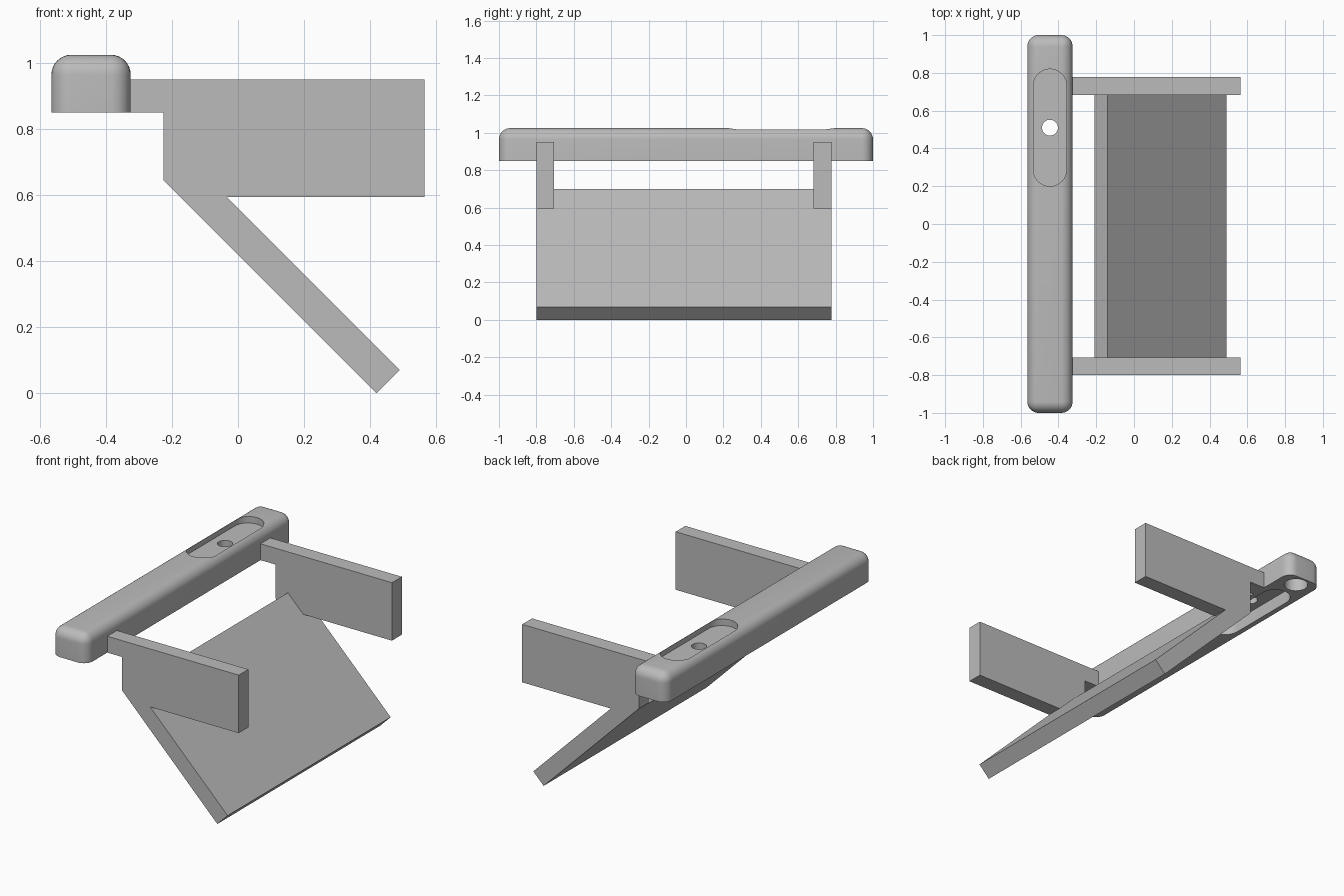
import bpy, bmesh, math
from mathutils import Vector

cube = bpy.data.objects.get("Cube")
if cube:
    bpy.data.objects.remove(cube, do_unlink=True)

grey = bpy.data.materials.new("plain grey")
grey.use_nodes = True
GREY = (0.5, 0.5, 0.5, 1)
grey.diffuse_color = GREY
grey.node_tree.nodes["Principled BSDF"].inputs["Base Color"].default_value = GREY


def finish(name, bm):
    bmesh.ops.recalc_face_normals(bm, faces=bm.faces)
    mesh = bpy.data.meshes.new(name)
    bm.to_mesh(mesh)
    bm.free()
    mesh.materials.append(grey)
    obj = bpy.data.objects.new(name, mesh)
    bpy.context.collection.objects.link(obj)
    return obj


def prism(name, points, start, depth):
    """Extrude a closed outline by a depth vector."""
    bm = bmesh.new()
    face = bm.faces.new([bm.verts.new(Vector(p) + Vector(start)) for p in points])
    side = bmesh.ops.extrude_face_region(bm, geom=[face])["geom"]
    bmesh.ops.translate(bm, vec=depth,
                        verts=[v for v in side if isinstance(v, bmesh.types.BMVert)])
    return finish(name, bm)


def slot(name, y, z0, z1, radius, half=0.0):
    """Vertical rounded-end cutter; half is half the straight length."""
    n = 24
    pts = []
    for end in (1, -1):
        for i in range(n + 1 if half else n):
            a = math.pi * i / n + (0 if end > 0 else math.pi)
            pts.append((radius * math.cos(a), radius * math.sin(a) + end * half, 0))
    obj = prism(name, pts, (BAR_X, y, z0), (0, 0, z1 - z0))
    obj.hide_render = True
    return obj


# Rounded bar: top and upright edges rounded, underside sharp
BAR_X, BOTTOM, TOP = -0.445, 0.85, 1.025
bm = bmesh.new()
bmesh.ops.create_cube(bm, size=1)
bmesh.ops.scale(bm, vec=(0.24, 2, TOP - BOTTOM), verts=bm.verts)
bmesh.ops.translate(bm, vec=(BAR_X, 0, (TOP + BOTTOM) / 2), verts=bm.verts)
edges = [e for e in bm.edges if max(v.co.z for v in e.verts) > 1]
bmesh.ops.bevel(bm, geom=edges, offset=0.06, segments=8, profile=0.5, affect='EDGES')
bar = finish("rounded_bar", bm)

# Recess, underside pocket, through hole and round sockets
cutters = [
    slot("top_recess_cutter", 0.51, 0.985, 1.2, 0.088, 0.222),
    slot("pocket_cutter", 0.51, 0.7, 0.93, 0.088, 0.222),
    slot("hole_cutter", 0.51, 0.7, 1.2, 0.042),
    slot("back_socket_cutter", 0.92, 0.7, 0.93, 0.068),
    slot("front_socket_cutter", -0.92, 0.7, 0.93, 0.068),
]
bpy.context.view_layer.objects.active = bar
for cutter in cutters:
    mod = bar.modifiers.new("cut", 'BOOLEAN')
    mod.operation = 'DIFFERENCE'
    mod.solver = 'EXACT'
    mod.object = cutter
    bpy.ops.object.modifier_apply(modifier=mod.name)
    bpy.data.objects.remove(cutter, do_unlink=True)
bpy.ops.object.select_all(action='DESELECT')
bar.select_set(True)
bpy.ops.object.shade_smooth_by_angle(angle=math.radians(30))

# Side arms with a narrow neck to the bar
arm = [(-0.325, 0.95), (0.565, 0.95), (0.565, 0.595), (-0.035, 0.595), (-0.14, 0.70),
       (-0.21, 0.63), (-0.225, 0.645), (-0.225, 0.85), (-0.325, 0.85)]
for name, y, width in (("front_arm", -0.80, 0.093), ("back_arm", 0.682, 0.095)):
    prism(name, [(x, 0, z) for x, z in arm], (0, y, 0), (0, width, 0))

# Sloping plate joining the arms
plate = [(0.42, 0), (0.49, 0.07), (-0.14, 0.70), (-0.21, 0.63)]
prism("sloping_plate", [(x, 0, z) for x, z in plate], (0, -0.80, 0), (0, 1.577, 0))
